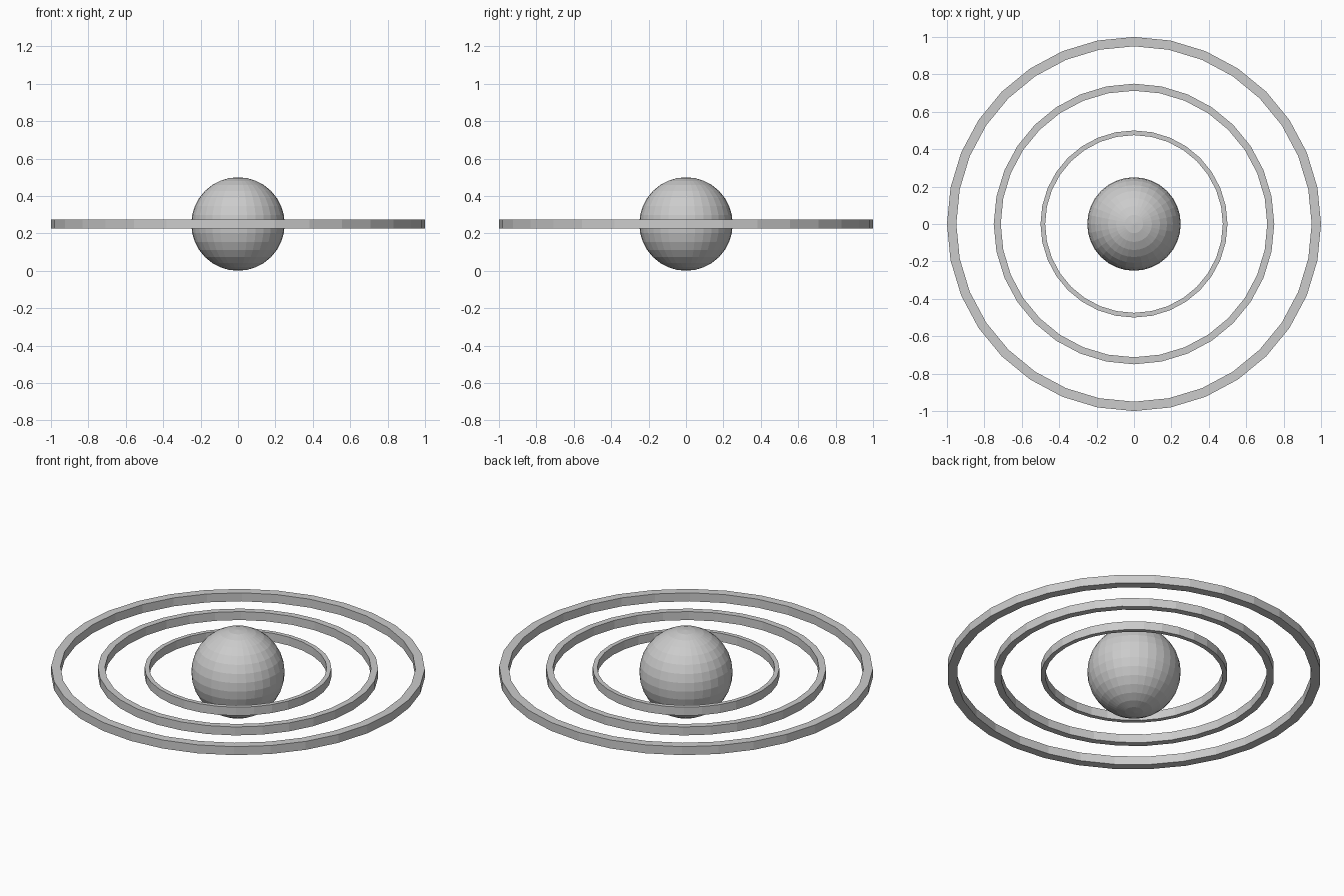
import bpy
import bmesh
import math

cube = bpy.data.objects.get("Cube")
if cube:
    bpy.data.objects.remove(cube, do_unlink=True)

SIDES = 32
CENTRE = 0.25

grey = bpy.data.materials.new("light grey")
grey.use_nodes = True
grey.diffuse_color = (0.6, 0.6, 0.6, 1)
grey.node_tree.nodes["Principled BSDF"].inputs["Base Color"].default_value = (0.6, 0.6, 0.6, 1)


def add_object(name, bm):
    bmesh.ops.recalc_face_normals(bm, faces=bm.faces)
    mesh = bpy.data.meshes.new(name)
    bm.to_mesh(mesh)
    bm.free()
    mesh.materials.append(grey)
    obj = bpy.data.objects.new(name, mesh)
    obj.location.z = CENTRE
    bpy.context.collection.objects.link(obj)
    return obj


def add_ring(name, outer, height=0.05):
    """Flat-sided band: a rectangular section swept around the z axis."""
    inner = outer * 0.95
    h = height / 2
    bm = bmesh.new()
    section = [(outer, -h), (outer, h), (inner, h), (inner, -h)]
    loops = []
    for i in range(SIDES):
        a = math.tau * i / SIDES
        loops.append([bm.verts.new((r * math.cos(a), r * math.sin(a), z)) for r, z in section])
    for i, here in enumerate(loops):
        there = loops[(i + 1) % SIDES]
        for j in range(4):
            k = (j + 1) % 4
            bm.faces.new((here[j], there[j], there[k], here[k]))
    return add_object(name, bm)


# Central faceted ball
ball = bmesh.new()
bmesh.ops.create_uvsphere(ball, u_segments=SIDES, v_segments=16, radius=0.25)
add_object("central_ball", ball)

# Three concentric rings
for ring_name, radius in (("inner_ring", 0.5), ("middle_ring", 0.75), ("outer_ring", 1.0)):
    add_ring(ring_name, radius)
